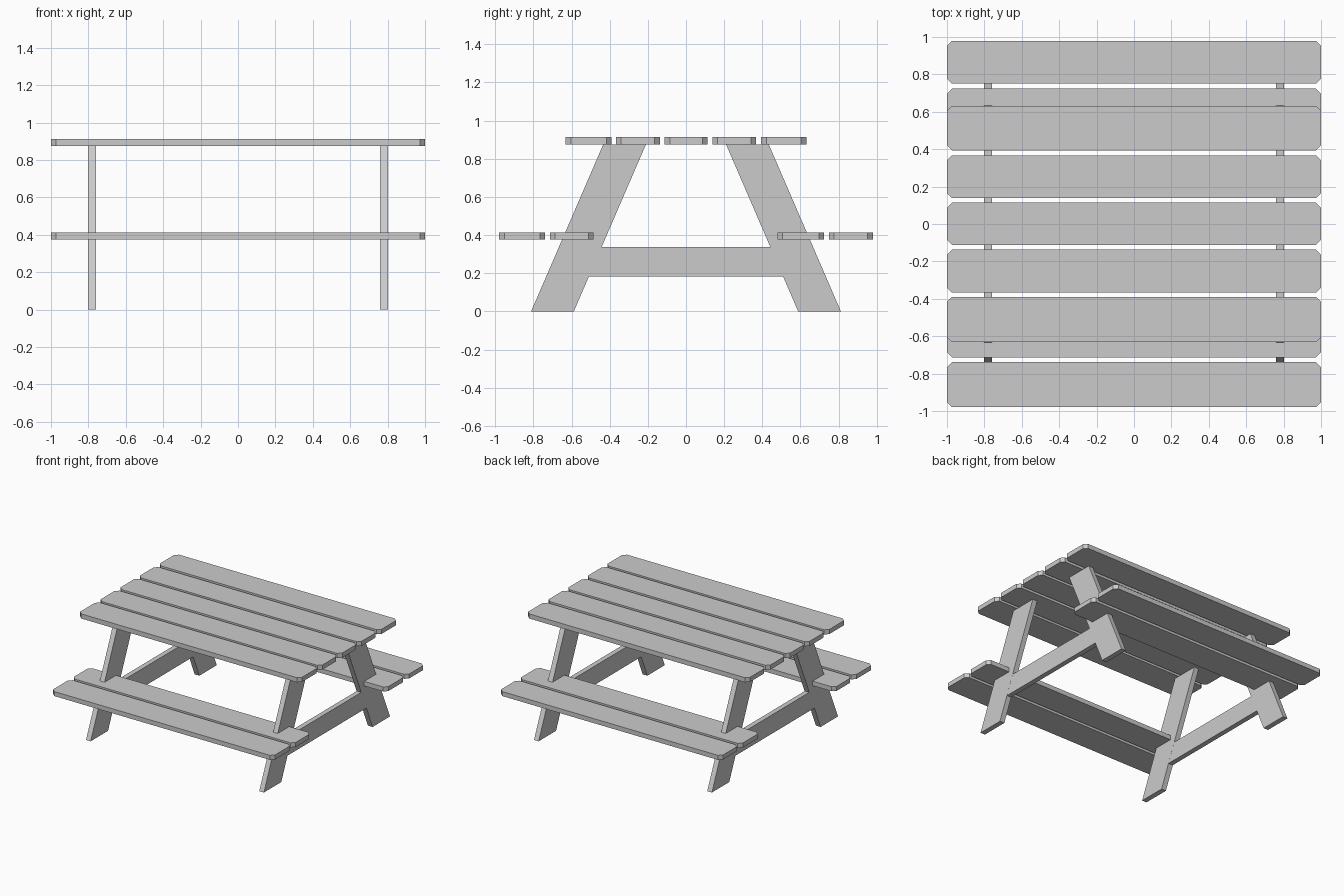
import bpy

if "Cube" in bpy.data.objects:
    bpy.data.objects.remove(bpy.data.objects["Cube"])


def prism(name, outline, place, lo, hi):
    """Extrude a 2D outline from lo to hi; place maps (u, v, depth) to xyz."""
    n = len(outline)
    verts = [place(u, v, d) for d in (lo, hi) for u, v in outline]
    faces = [tuple(range(n))[::-1], tuple(range(n, 2 * n))]
    faces += [(i, (i + 1) % n, n + (i + 1) % n, n + i) for i in range(n)]
    mesh = bpy.data.meshes.new(name)
    mesh.from_pydata(verts, [], faces)
    obj = bpy.data.objects.new(name, mesh)
    bpy.context.collection.objects.link(obj)
    return obj


def plank(name, y0, y1, z0, z1):
    """Full-length board with clipped corners."""
    cx, cy = 0.027, 0.027
    pts = [(-1, y0 + cy), (-1 + cx, y0), (1 - cx, y0), (1, y0 + cy),
           (1, y1 - cy), (1 - cx, y1), (-1 + cx, y1), (-1, y1 - cy)]
    return prism(name, pts, lambda u, v, d: (u, v, d), z0, z1)


def upright(name, pts, x0, x1):
    """Board lying in the y-z plane."""
    return prism(name, pts, lambda u, v, d: (d, u, v), x0, x1)


TOP_Z = (0.875, 0.913)
SEAT_Z = (0.376, 0.413)

# table top boards
for i, (a, b) in enumerate([(-0.631, -0.390), (-0.367, -0.137), (-0.112, 0.114),
                            (0.138, 0.367), (0.394, 0.631)]):
    plank(f"table_board_{i + 1}", a, b, *TOP_Z)

# bench seat boards
for i, (a, b) in enumerate([(-0.979, -0.738), (-0.713, -0.485),
                            (0.480, 0.724), (0.750, 0.979)]):
    plank(f"seat_board_{i + 1}", a, b, *SEAT_Z)

# end frames: two splayed legs and a crossbar each
for side, x in (("left", -0.781), ("right", 0.781)):
    for end, s in (("front", -1), ("back", 1)):
        leg = [(s * 0.588, 0), (s * 0.812, 0), (s * 0.434, 0.875), (s * 0.210, 0.875)]
        if s < 0:
            leg.reverse()
        upright(f"{side}_{end}_leg", leg, x - 0.021, x + 0.021)
    bar = [(-0.548, 0.184), (0.548, 0.184), (0.548, 0.337), (-0.548, 0.337)]
    upright(f"{side}_crossbar", bar, x - 0.0205, x + 0.0205)
